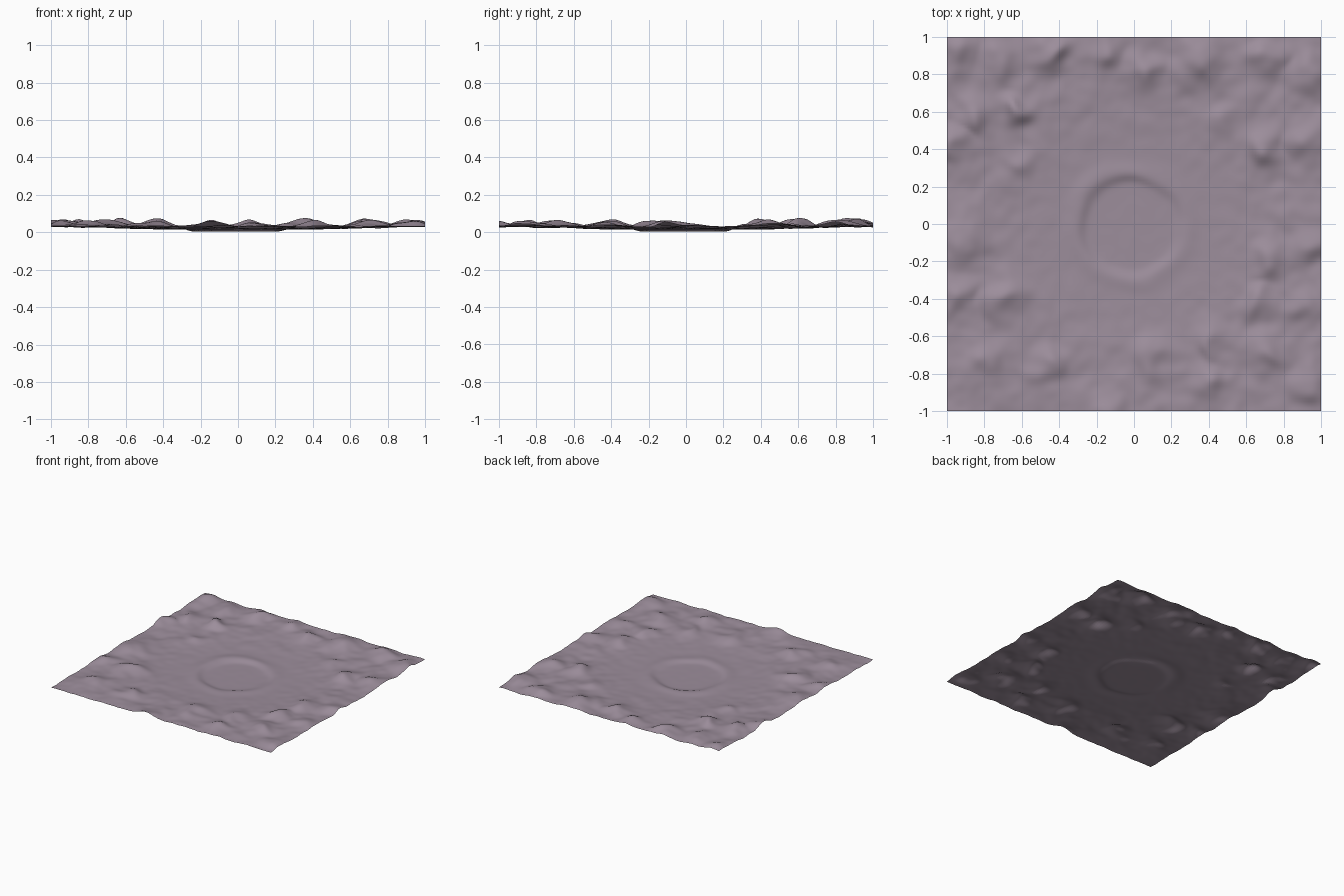
import bpy, bmesh, math
from mathutils import noise, Vector

# hills: x, y, radius, height
HILLS = [
    (-0.95, 0.92, .10, .035), (-0.72, 0.85, .10, .030), (-0.45, 0.91, .09, .042),
    (-0.14, 0.93, .10, .030), (0.06, 0.82, .09, .035), (0.34, 0.88, .12, .042),
    (0.70, 0.88, .09, .040), (0.93, 0.80, .10, .035), (-0.86, 0.58, .09, .038),
    (-0.63, 0.62, .08, .042), (-0.97, 0.42, .09, .035), (0.72, 0.40, .10, .040),
    (0.92, 0.45, .10, .035), (0.45, 0.55, .08, .020), (-0.62, 0.30, .07, .020),
    (-0.90, -0.08, .11, .035), (0.72, -0.18, .09, .036), (0.92, -0.10, .10, .030),
    (0.66, -0.40, .09, .034), (-0.68, -0.40, .11, .038), (-0.93, -0.40, .10, .030),
    (-0.80, -0.75, .11, .034), (-0.48, -0.76, .09, .032), (-0.14, -0.98, .08, .030),
    (0.10, -0.72, .10, .026), (0.42, -0.62, .08, .026), (0.42, -0.85, .09, .032),
    (0.70, -0.70, .09, .034), (0.92, -0.85, .09, .028), (0.92, -0.45, .09, .028),
]


def smooth(a, b, v):
    t = min(1, max(0, (v - a) / (b - a)))
    return t * t * (3 - 2 * t)


def height(x, y):
    r = math.hypot(x, y)
    # broad shallow basin
    z = 0.014 + 0.020 * smooth(0.2, 1.0, r)
    # rough hills, fading out toward the middle
    p = Vector((x, y, 0.0))
    rough = smooth(0.3, 0.85, r)
    z += rough * 0.009 * noise.noise(p * 7)
    z += (0.2 + rough) * 0.004 * noise.noise(p * 14)
    hills = 0.0
    for hx, hy, hr, hh in HILLS:
        wx = x + 0.06 * noise.noise(p * 6 + Vector((3, 1, 5)))
        wy = y + 0.06 * noise.noise(p * 6 + Vector((9, 4, 2)))
        d = ((wx - hx) ** 2 + (wy - hy) ** 2) / (hr * hr)
        hills = max(hills, hh * math.exp(-d * 1.3))
    z += hills
    # central crater: sunken floor with a low, uneven rim
    cx, cy = x + 0.02, y + 0.01
    rc = math.hypot(cx, cy) + 0.025 * noise.noise(p * 5)
    lip = 0.6 + 0.5 * max(0, (cy - cx) / (math.hypot(cx, cy) + 1e-6) / 1.414)
    z += 0.010 * lip * math.exp(-((rc - 0.30) / 0.05) ** 2)
    z -= 0.008 * (1 - smooth(0.23, 0.29, rc))
    return z


# terrain sheet
N = 120
bm = bmesh.new()
bmesh.ops.create_grid(bm, x_segments=N, y_segments=N, size=1.0)
for v in bm.verts:
    v.co.z = height(v.co.x, v.co.y)
low = min(v.co.z for v in bm.verts)
for v in bm.verts:
    v.co.z += 0.003 - low
for f in bm.faces:
    f.smooth = True
mesh = bpy.data.meshes.new("cratered_ground")
bm.to_mesh(mesh)
bm.free()
ground = bpy.data.objects.new("cratered_ground", mesh)
bpy.context.collection.objects.link(ground)

mat = bpy.data.materials.new("dusty mauve")
mat.diffuse_color = (0.335, 0.27, 0.33, 1)
mesh.materials.append(mat)
